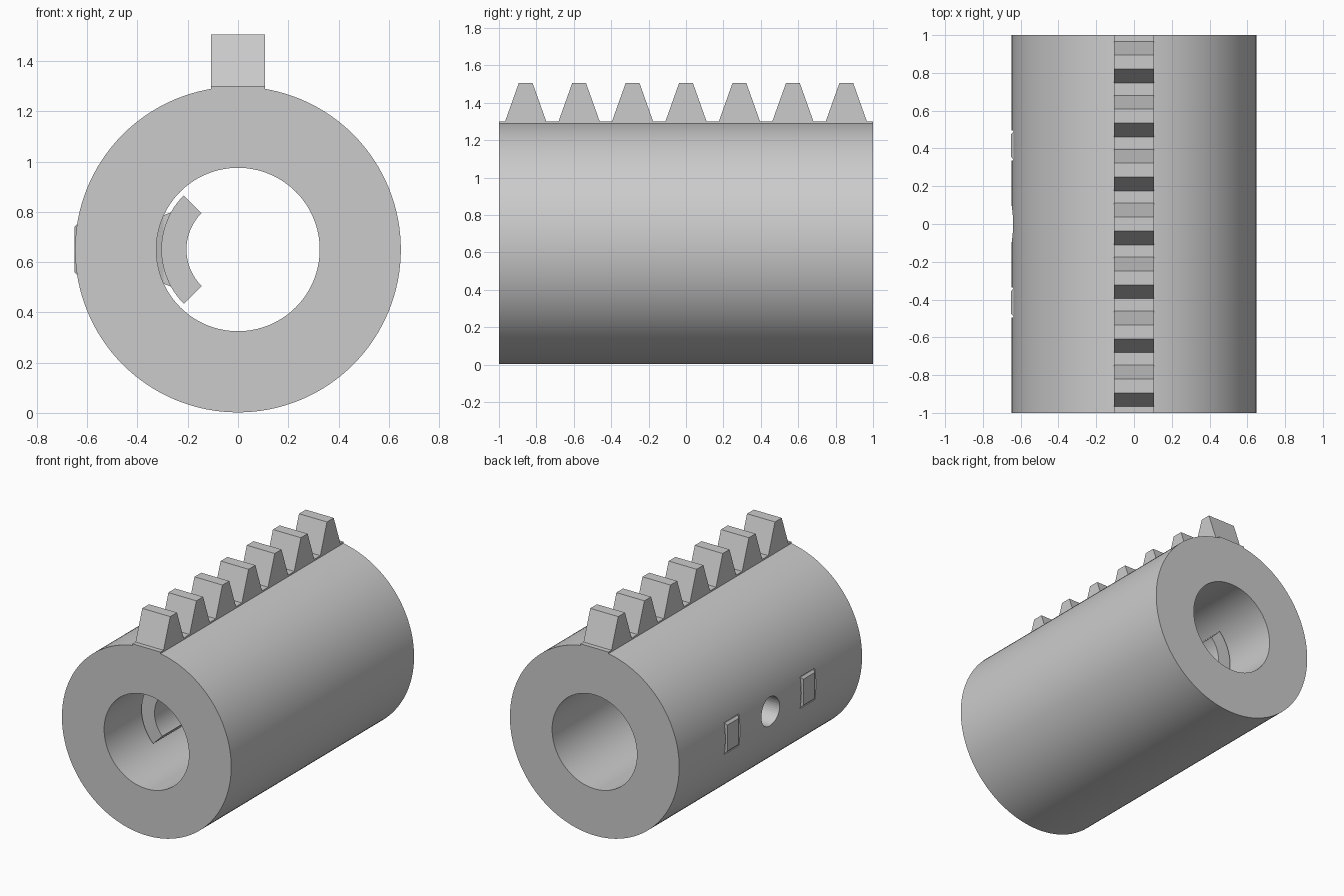
import bpy, bmesh, math
from mathutils import Vector, Matrix

if "Cube" in bpy.data.objects:
    bpy.data.objects.remove(bpy.data.objects["Cube"], do_unlink=True)

CZ, R_OUT, R_IN = 0.65, 0.648, 0.325
PEG_Y = 0.415

grey = bpy.data.materials.new("light grey")
grey.use_nodes = True
grey.diffuse_color = (0.6, 0.6, 0.6, 1)
grey.node_tree.nodes["Principled BSDF"].inputs["Base Color"].default_value = (0.6, 0.6, 0.6, 1)


def finish(bm, name, smooth=False):
    bmesh.ops.recalc_face_normals(bm, faces=bm.faces)
    mesh = bpy.data.meshes.new(name)
    bm.to_mesh(mesh)
    bm.free()
    obj = bpy.data.objects.new(name, mesh)
    bpy.context.collection.objects.link(obj)
    mesh.materials.append(grey)
    if smooth:
        shade(obj)
    return obj


def shade(obj):
    bpy.ops.object.select_all(action="DESELECT")
    obj.select_set(True)
    bpy.context.view_layer.objects.active = obj
    bpy.ops.object.shade_smooth_by_angle(angle=math.radians(30))


def loft(bm, rings, closed=False):
    """Skin a list of point rings, capped at the ends unless closed."""
    loops = [[bm.verts.new(p) for p in ring] for ring in rings]
    n = len(loops[0])
    for a, b in zip(loops, loops[1:] + loops[:1] if closed else loops[1:]):
        for i in range(n):
            j = (i + 1) % n
            bm.faces.new((a[i], a[j], b[j], b[i]))
    if not closed:
        bm.faces.new(loops[0])
        bm.faces.new(loops[-1])


def sector(name, r0, r1, half_len, start, end, steps):
    """Rectangular section swept around the y axis."""
    full = end - start >= 360
    rings = []
    for i in range(steps if full else steps + 1):
        a = math.radians(start + (end - start) * i / steps)
        c, s = math.cos(a), math.sin(a)
        rings.append([(r * c, y, CZ + r * s) for r, y in
                      ((r0, -half_len), (r1, -half_len), (r1, half_len), (r0, half_len))])
    bm = bmesh.new()
    loft(bm, rings, full)
    return finish(bm, name, True)


def rect(x, hy, hz, y):
    return [(x, y + sy * hy, CZ + sz * hz) for sy, sz in ((-1, -1), (1, -1), (1, 1), (-1, 1))]


# Hollow body
body = sector("tube_body", R_IN, R_OUT, 1, 0, 360, 128)

# Cutters: two peg slots and a round side hole
cutters = []
for y in (-PEG_Y, PEG_Y):
    bm = bmesh.new()
    loft(bm, [rect(-0.2, 0.08, 0.11, y), rect(-0.8, 0.08, 0.11, y)])
    cutters.append(finish(bm, "slot_cutter"))
bm = bmesh.new()
bmesh.ops.create_cone(bm, cap_ends=True, segments=48, radius1=0.1, radius2=0.1, depth=0.6,
                      matrix=Matrix.Translation((-0.5, 0, CZ)) @ Matrix.Rotation(math.pi / 2, 4, "Y"))
cutters.append(finish(bm, "hole_cutter"))
for cutter in cutters:
    mod = body.modifiers.new("cut", "BOOLEAN")
    mod.object = cutter
    mod.solver = "EXACT"
    bpy.context.view_layer.objects.active = body
    bpy.ops.object.modifier_apply(modifier=mod.name)
    bpy.data.objects.remove(cutter, do_unlink=True)
shade(body)

# Curved clip inside the bore
sector("inner_clip", 0.205, 0.305, 0.62, 135, 225, 32)

# Pegs with a flared root and a chamfered tip
for side, y in (("front", -PEG_Y), ("back", PEG_Y)):
    bm = bmesh.new()
    loft(bm, [rect(x, hy, hz, y) for x, hy, hz in
              ((-0.25, 0.125, 0.155), (-0.296, 0.105, 0.136), (-0.325, 0.075, 0.105),
               (-0.637, 0.075, 0.105), (-0.651, 0.06, 0.09))])
    finish(bm, side + "_peg")

# Toothed rack: one side profile extruded across the width
pitch, top, base = 2 / 7, 1.505, 1.3
profile = [(-1, 1.26), (-1, base)]
for k in range(-3, 4):
    profile += [(k * pitch + dy, z) for dy, z in
                ((-0.11, base), (-0.037, top), (0.037, top), (0.11, base))]
profile += [(1, base), (1, 1.26)]
bm = bmesh.new()
loft(bm, [[(x, y, z) for y, z in profile] for x in (-0.107, 0.107)])
finish(bm, "toothed_rack")
